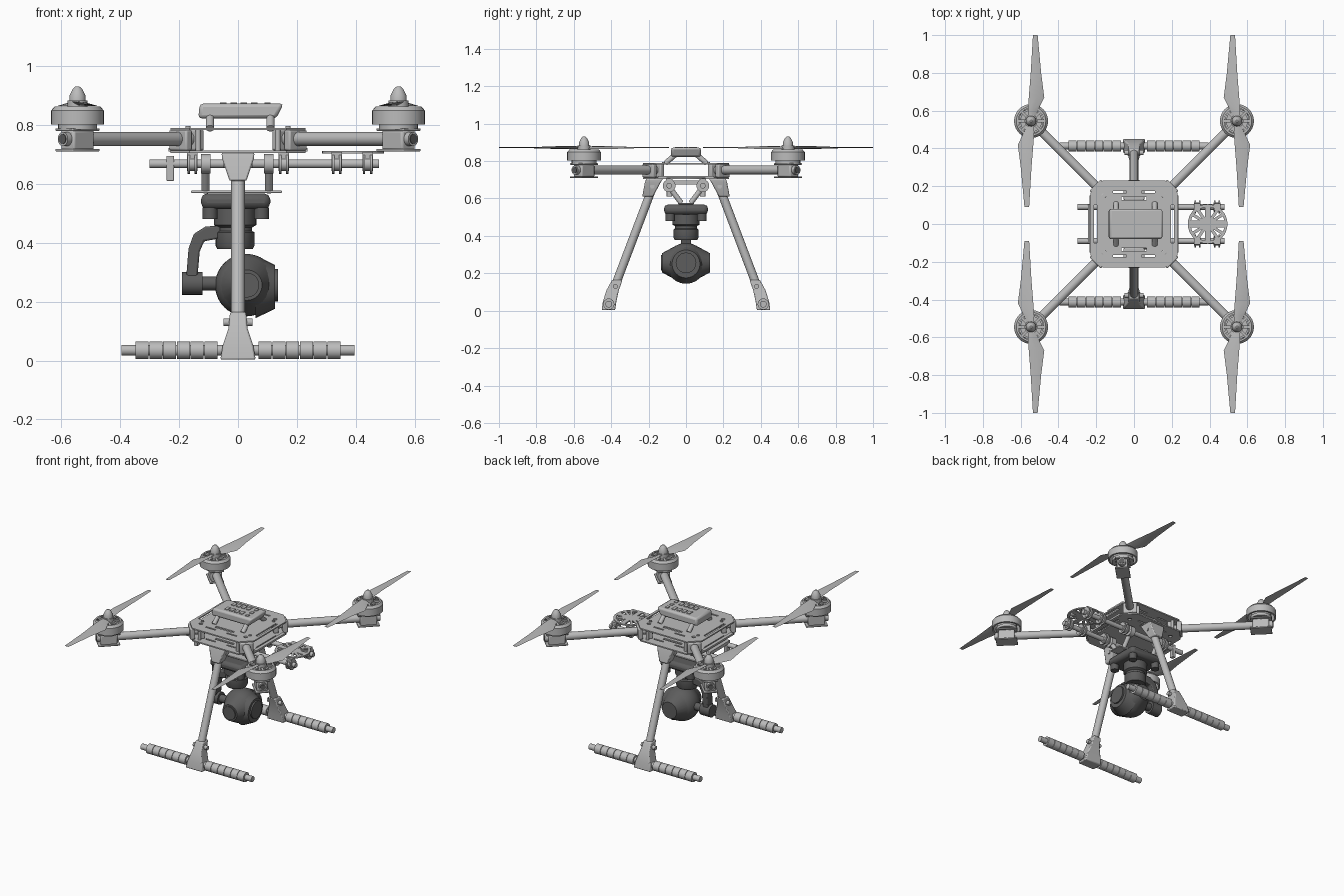
import bpy, bmesh, math
from mathutils import Vector, Matrix

cube = bpy.data.objects.get("Cube")
if cube:
    bpy.data.objects.remove(cube)


def material(name, value):
    m = bpy.data.materials.new(name)
    m.use_nodes = True
    colour = (value, value, value, 1)
    m.diffuse_color = colour
    m.node_tree.nodes["Principled BSDF"].inputs["Base Color"].default_value = colour
    return m


LIGHT = material("light grey", 0.5)
DARK = material("dark grey", 0.11)
built = []


def finish(name, bm, mat=LIGHT, bevel=0):
    bmesh.ops.recalc_face_normals(bm, faces=bm.faces)
    mesh = bpy.data.meshes.new(name)
    bm.to_mesh(mesh)
    bm.free()
    ob = bpy.data.objects.new(name, mesh)
    bpy.context.collection.objects.link(ob)
    mesh.materials.append(mat)
    if bevel:
        mod = ob.modifiers.new("bevel", 'BEVEL')
        mod.width, mod.segments = bevel, 2
    built.append(ob)
    return ob


def box(name, loc, size, mat=LIGHT, turn=0, bevel=0):
    bm = bmesh.new()
    bmesh.ops.create_cube(bm, size=1, matrix=Matrix.Translation(loc)
                          @ Matrix.Rotation(turn, 4, 'Z') @ Matrix.Diagonal((*size, 1)))
    return finish(name, bm, mat, bevel)


def rod(name, a, b, r, mat=LIGHT, r2=None, sides=24):
    a, b = Vector(a), Vector(b)
    bm = bmesh.new()
    turn = (b - a).to_track_quat('Z', 'Y').to_matrix().to_4x4()
    bmesh.ops.create_cone(bm, cap_ends=True, segments=sides, radius1=r,
                          radius2=r if r2 is None else r2, depth=(b - a).length,
                          matrix=Matrix.Translation((a + b) / 2) @ turn)
    return finish(name, bm, mat)


def loft(name, rings, mat=LIGHT, bevel=0):
    bm = bmesh.new()
    rows = [[bm.verts.new(p) for p in ring] for ring in rings]
    n = len(rows[0])
    for lo, hi in zip(rows, rows[1:]):
        for i in range(n):
            bm.faces.new((lo[i], lo[(i + 1) % n], hi[(i + 1) % n], hi[i]))
    bm.faces.new(rows[0])
    bm.faces.new(rows[-1])
    return finish(name, bm, mat, bevel)


def lathe(name, loc, profile, mat=LIGHT, sides=32):
    # closed (radius, height) profile turned about the vertical
    bm = bmesh.new()
    vs = [bm.verts.new((r, 0, z)) for r, z in profile]
    es = [bm.edges.new((vs[i], vs[(i + 1) % len(vs)])) for i in range(len(vs))]
    bmesh.ops.spin(bm, geom=vs + es, cent=(0, 0, 0), axis=(0, 0, 1),
                   angle=math.tau, steps=sides, use_duplicate=False)
    bmesh.ops.remove_doubles(bm, verts=bm.verts, dist=1e-5)
    bmesh.ops.translate(bm, verts=bm.verts, vec=loc)
    return finish(name, bm, mat)


def section(y, z, hx, hy):
    return [(-hx, y - hy, z), (hx, y - hy, z), (hx, y + hy, z), (-hx, y + hy, z)]


def cut(ob, cutters):
    for c in cutters:
        mod = ob.modifiers.new("cut", 'BOOLEAN')
        mod.operation, mod.object, mod.solver = 'DIFFERENCE', c, 'EXACT'
        bpy.context.view_layer.objects.active = ob
        bpy.ops.object.modifier_apply(modifier=mod.name)
        built.remove(c)
        bpy.data.objects.remove(c)


# body plates, with slots and corner holes
a, c = 0.23, 0.165
octagon = [(c, -a), (a, -c), (a, c), (c, a), (-c, a), (-a, c), (-a, -c), (-c, -a)]
for name, z in (("bottom_plate", 0.705), ("top_plate", 0.782)):
    plate = loft(name, [[(x, y, h) for x, y in octagon] for h in (z, z + 0.008)])
    slots = []
    for s in (-1, 1):
        slots.append(box("slot", (s * 0.205, 0, z), (0.016, 0.2, 0.05)))
        slots.append(box("slot", (0, s * 0.135, z), (0.13, 0.018, 0.05)))
        for t in (-1, 1):
            slots.append(box("slot", (s * 0.075, t * 0.17, z), (0.07, 0.01, 0.05)))
            slots.append(rod("hole", (s * 0.16, t * 0.15, z - 0.03), (s * 0.16, t * 0.15, z + 0.03), 0.012))
    cut(plate, slots)
for s in (-1, 1):
    box("side_strip", (s * 0.225, 0, 0.715), (0.022, 0.3, 0.012))
    for t in (-1, 1):
        rod("standoff", (s * 0.135, t * 0.2, 0.71), (s * 0.135, t * 0.2, 0.785), 0.009)
        rod("plate_screw", (s * 0.17, t * 0.12, 0.79), (s * 0.17, t * 0.12, 0.796), 0.009)

# electronics pod on splayed feet
pod = [(-0.135, 0.822), (0.13, 0.822), (0.155, 0.872), (-0.13, 0.872)]
loft("pod", [[(x, y, z) for x, z in pod] for y in (-0.08, 0.08)], bevel=0.012)
for x in (-0.05, -0.015, 0.02, 0.055):
    for y in (-0.035, 0.035):
        box("pod_port", (x, y, 0.873), (0.022, 0.036, 0.006))
for y in (-0.045, 0, 0.045):
    box("pod_button", (0.1, y, 0.873), (0.02, 0.025, 0.006))
for x in (-0.095, 0.11):
    for s in (-1, 1):
        rod("pod_foot", (x, s * 0.11, 0.788), (x, s * 0.06, 0.832), 0.014)

# arms, motors and propellers
D = 0.545
# along the blade, trailing edge, leading edge, pitch, half thickness
BLADE = [(0, -0.016, 0.016, 0.3, 0.008), (0.06, -0.017, 0.038, 0.3, 0.006),
         (0.125, -0.012, 0.07, 0.2, 0.004), (0.25, -0.002, 0.054, 0.13, 0.003),
         (0.455, 0.01, 0.035, 0.05, 0.002)]
for sx in (-1, 1):
    for sy in (-1, 1):
        turn = math.atan2(sy, sx)

        def at(k, z):
            return (sx * k, sy * k, z)
        rod("arm", at(0.14, 0.752), at(0.595, 0.752), 0.024)
        for k in (0.155, 0.195):
            box("arm_clamp", at(k, 0.748), (0.03, 0.085, 0.07), turn=turn, bevel=0.006)
        box("motor_block", at(D, 0.748), (0.1, 0.065, 0.068), turn=turn, bevel=0.008)
        for z in (0.714, 0.784):
            box("motor_plate", at(D, z), (0.13, 0.085, 0.009), turn=turn, bevel=0.003)
        rod("arm_end_plug", at(0.594, 0.752), at(0.597, 0.752), 0.017, DARK)
        hub = at(D, 0)
        rod("motor_base", at(D, 0.785), at(D, 0.803), 0.066)
        rod("motor_stator", at(D, 0.80), at(D, 0.835), 0.058)
        lathe("motor_bell", hub, [(0.09, 0.802), (0.09, 0.848), (0.078, 0.862),
                                  (0.068, 0.862), (0.078, 0.845), (0.08, 0.802)])
        for i in range(4):
            box("bell_spoke", at(D, 0.855), (0.15, 0.014, 0.012), turn=i * math.pi / 4)
        rod("prop_hub", at(D, 0.84), at(D, 0.882), 0.034)
        lathe("spinner", hub, [(0, 0.88), (0.028, 0.88), (0.027, 0.9), (0.016, 0.922), (0.006, 0.931), (0, 0.931)])
        for d in (-1, 1):
            rings = []
            for v, u0, u1, pitch, t in BLADE:
                um = (u0 + u1) / 2
                rings.append([(sx * (D - d * u), sy * (D + d * v), 0.872 - pitch * (u - um) + h)
                              for u, h in ((u0, 0), (um, t), (u1, 0), (um, -t))])
            loft("propeller_blade", rings)

# landing legs
for s in (-1, 1):
    rod("leg", (0, s * 0.175, 0.67), (0, s * 0.395, 0.09), 0.023)
    loft("leg_bracket", [section(s * 0.168, 0.706, 0.056, 0.045), section(s * 0.178, 0.685, 0.054, 0.042),
                         section(s * 0.205, 0.61, 0.029, 0.029)], bevel=0.006)
    loft("foot_bracket", [section(s * 0.415, 0.003, 0.06, 0.036), section(s * 0.408, 0.05, 0.052, 0.036),
                          section(s * 0.392, 0.11, 0.032, 0.033), section(s * 0.367, 0.165, 0.027, 0.028)],
         bevel=0.006)
    rod("foot_pin", (-0.05, s * 0.378, 0.13), (0.05, s * 0.378, 0.13), 0.013)
    rod("leg_pin", (-0.05, s * 0.18, 0.665), (0.05, s * 0.18, 0.665), 0.012)
    rod("skid", (-0.395, s * 0.413, 0.035), (0.395, s * 0.413, 0.035), 0.018)
    for side in (-1, 1):
        for i in range(6):
            x = 0.07 + i * 0.0467
            rod("skid_foam", (side * x, s * 0.413, 0.035), (side * (x + 0.044), s * 0.413, 0.035), 0.03)

# accessory rails with clamps
for s in (-1, 1):
    rod("rail", (-0.3, s * 0.09, 0.668), (0.478, s * 0.09, 0.668), 0.015)
    for x in (-0.155, 0.155, 0.335, 0.44):
        rod("rail_clamp", (x - 0.018, s * 0.09, 0.668), (x + 0.018, s * 0.09, 0.668), 0.024)
        for e in (-0.012, 0.012):
            rod("clamp_flange", (x + e - 0.004, s * 0.09, 0.668), (x + e + 0.004, s * 0.09, 0.668), 0.034)
        box("clamp_top", (x, s * 0.09, 0.695), (0.035, 0.035, 0.025))
box("rail_end_bracket", (-0.23, 0, 0.685), (0.026, 0.2, 0.02))
for s in (-1, 1):
    box("rail_end_tab", (-0.23, s * 0.09, 0.652), (0.026, 0.03, 0.085), bevel=0.004)

# round accessory tray
lathe("tray_ring", (0.39, 0, 0.703), [(0.09, 0), (0.105, 0), (0.105, 0.008), (0.09, 0.008)])
for turn, w in ((0, 0.035), (90, 0.03), (32, 0.016), (-32, 0.016), (55, 0.016), (-55, 0.016)):
    box("tray_bar", (0.39, 0, 0.707), (0.194, w, 0.008), turn=math.radians(turn))

# camera hanger
box("gimbal_plate", (-0.005, 0, 0.573), (0.31, 0.085, 0.008), bevel=0.003)
for x in (-0.11, 0.105):
    for s in (-1, 1):
        rod("hanger_ring", (x - 0.016, s * 0.09, 0.668), (x + 0.016, s * 0.09, 0.668), 0.033)
        rod("hanger_strut", (x, s * 0.085, 0.655), (x, s * 0.025, 0.575), 0.014)

# gimbal
box("damper_plate", (-0.008, 0, 0.541), (0.235, 0.235, 0.052), DARK, bevel=0.02)
for x in (-0.095, 0.08):
    for y in (-0.085, 0.085):
        rod("damper", (x, y, 0.48), (x, y, 0.52), 0.025, DARK)
lathe("yaw_motor", (-0.01, 0, 0), [(0, 0.378), (0.06, 0.378), (0.066, 0.39), (0.066, 0.435), (0.058, 0.44),
                                   (0.058, 0.452), (0.072, 0.46), (0.072, 0.52), (0, 0.52)], DARK)
arm = [(-0.06, 0.458), (-0.11, 0.455), (-0.15, 0.43), (-0.168, 0.38), (-0.176, 0.28),
       (-0.138, 0.28), (-0.13, 0.37), (-0.115, 0.405), (-0.06, 0.415)]
loft("gimbal_arm", [[(x, y, z) for x, z in arm] for y in (-0.028, 0.028)], DARK, bevel=0.006)
rod("pitch_motor", (-0.19, 0, 0.262), (-0.12, 0, 0.262), 0.039, DARK)
rod("pitch_shaft", (-0.13, 0, 0.262), (-0.05, 0, 0.262), 0.024, DARK)

# camera ball with a lens, a rear cap and a side cover
bm = bmesh.new()
bmesh.ops.create_uvsphere(bm, u_segments=32, v_segments=20, radius=0.106,
                          matrix=Matrix.Translation((0.028, 0, 0.256)))
finish("camera_ball", bm, DARK)
for s in (-1, 1):
    rod("camera_cone", (0.03, s * 0.05, 0.256), (0.03, s * 0.127, 0.256), 0.094, DARK, 0.052)
rod("lens_ring", (0.03, -0.12, 0.256), (0.03, -0.134, 0.256), 0.042, DARK)
rod("side_cover", (0.06, 0, 0.25), (0.125, 0, 0.25), 0.106, DARK, 0.075)
rod("side_cap", (0.12, 0, 0.256), (0.135, 0, 0.256), 0.055, DARK)

# smooth shading with sharp edges kept
bpy.ops.object.select_all(action='DESELECT')
for ob in built:
    ob.select_set(True)
bpy.context.view_layer.objects.active = built[0]
bpy.ops.object.shade_smooth_by_angle(angle=math.radians(35))
